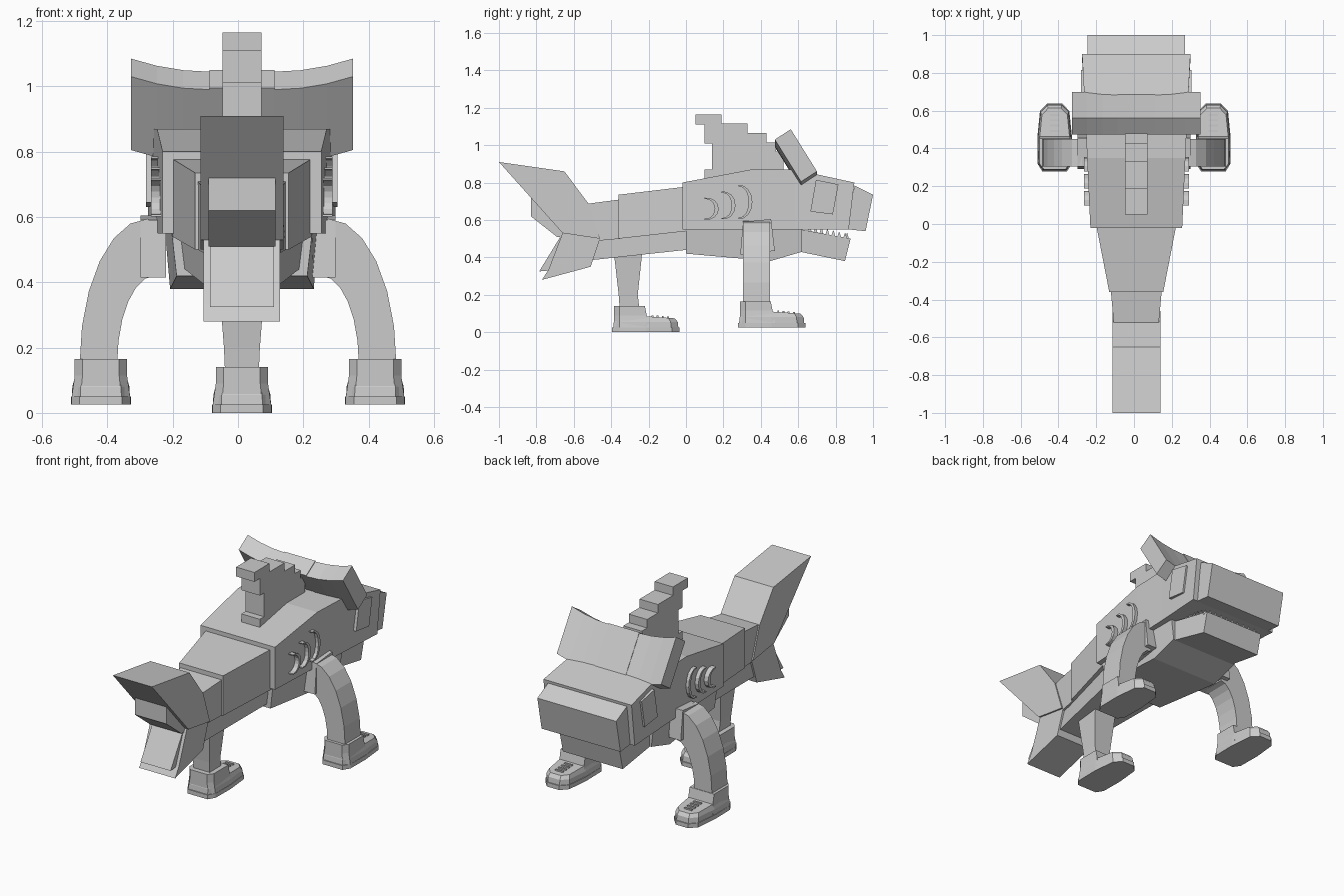
import bpy, bmesh, math

cube = bpy.data.objects.get("Cube")
if cube:
    bpy.data.objects.remove(cube)

grey = bpy.data.materials.new("plain grey")
grey.use_nodes = True
tone = (.6, .6, .6, 1)
grey.diffuse_color = tone
grey.node_tree.nodes["Principled BSDF"].inputs["Base Color"].default_value = tone
MIDDLE = .012  # centre line of the body
SIDES = {"left": 1, "right": -1}


def loft(name, rings):
    """Skin a list of equal-length closed rings and cap both ends."""
    bm = bmesh.new()
    loops = [[bm.verts.new(point) for point in ring] for ring in rings]
    for lower, upper in zip(loops, loops[1:]):
        for i in range(len(lower)):
            bm.faces.new((lower[i - 1], lower[i], upper[i], upper[i - 1]))
    bm.faces.new(loops[0])
    bm.faces.new(loops[-1])
    bmesh.ops.recalc_face_normals(bm, faces=bm.faces)
    mesh = bpy.data.meshes.new(name)
    bm.to_mesh(mesh)
    bm.free()
    mesh.materials.append(grey)
    bpy.context.collection.objects.link(bpy.data.objects.new(name, mesh))


def slab(name, profile, half, middle=MIDDLE):
    """Extrude a side profile in y, z across x."""
    loft(name, [[(middle + offset, y, z) for y, z in profile] for offset in (-half, half)])


def section(y, top, bottom, half, taper=0, lean=0):
    """Upright body section; the lower edge can be narrower and shifted along y."""
    low = half - taper
    return [(MIDDLE - half, y, top), (MIDDLE + half, y, top),
            (MIDDLE + low, y + lean, bottom), (MIDDLE - low, y + lean, bottom)]


def level(x, z, half, back, front):
    """Horizontal rectangle at height z."""
    return [(x - half, back, z), (x + half, back, z), (x + half, front, z), (x - half, front, z)]


# Body, head and jaw
mouth = .55
loft("upper_body", [section(y=-.02, top=.8, bottom=mouth, half=.243),
                    section(y=.35, top=.87, bottom=mouth, half=.26),
                    section(y=.58, top=.87, bottom=mouth, half=.27),
                    section(y=.9, top=.8, bottom=mouth, half=.287, lean=-.03)])
loft("snout", [section(y=.9, top=.785, bottom=mouth, half=.257, lean=-.035),
               section(y=1, top=.735, bottom=.54, half=.257, lean=-.04)])
loft("lower_body", [section(y=0, top=mouth, bottom=.42, half=.215, taper=.015),
                    section(y=.45, top=mouth, bottom=.38, half=.235, taper=.015),
                    section(y=.62, top=mouth, bottom=.43, half=.235, taper=.015)])
loft("lower_jaw", [section(y=.61, top=mouth, bottom=.43, half=.21),
                   section(y=.88, top=.5, bottom=.38, half=.195, lean=-.03)])

# Tail stock
loft("tail_base", [section(y=-.36, top=.735, bottom=.5, half=.143),
                   section(y=0, top=.778, bottom=.54, half=.213)])
loft("tail_underside", [section(y=-.46, top=.5, bottom=.385, half=.105, lean=-.05),
                        section(y=0, top=.56, bottom=.44, half=.19, taper=.015)])
loft("tail_stock", [section(y=-.54, top=.685, bottom=.49, half=.118, lean=.08),
                    section(y=-.35, top=.71, bottom=.5, half=.135)])

# Tail fin: two wide lobes with narrower cores between them
root = (-.46, .5)
fork = (-.66, .53)
slab("tail_upper_lobe", [(-1, .91), (-.65, .86), (-.52, .685), root, fork], half=.127)
slab("tail_core", [(-.83, .74), (-.83, .62), (-.69, .51), root, (-.6, .7)], half=.103)
slab("tail_lower_lobe", [fork, root, (-.51, .35), (-.77, .28), (-.735, .335)], half=.117)
slab("tail_lower_core", [fork, (-.785, .325), (-.73, .33), root], half=.098)

# Dorsal fin: notched back edge, then steps walking down to the front
back, notch, top = .05, .1, 1.165
fin = [(notch, .8), (notch, .87), (.14, .87), (.14, 1.01), (notch, 1.01), (notch, 1.11), (back, 1.11)]
for front in (.19, .33, .43, .48, .52):
    fin += [(back, top), (front, top)]
    back, top = front, top - .05
slab("dorsal_fin", fin + [(back, .8)], half=.06)

# Leaning crest with a middle block
crest = [(.475, 1.03), (.56, 1.085), (.7, .86), (.615, .805)]
slab("crest_middle", [(y, z - .035) for y, z in crest], half=.1)


def tooth(name, x, y, z):
    size = .012
    loft(name, [level(x, z, size, y - size, y + size), level(x, z + .035, size / 8, y, y + size / 4)])


for side, way in SIDES.items():
    # Crest wings sweep upward toward the tips
    wing = []
    for i in range(4):
        reach = i / 3
        x = MIDDLE + way * (.1 + .24 * reach)
        wing.append([(x, y, z - .04 * (1 - reach ** 2)) for y, z in crest])
    loft(side + "_crest_wing", wing)

    # Eye panel on the cheek
    panel = [(.695, .815), (.815, .79), (.785, .63), (.665, .645)]
    loft(side + "_eye_panel", [[(MIDDLE + way * x, y, z) for y, z in panel] for x in (.26, .293)])

    # Crescent gills, thickest in the middle
    for i in range(3):
        radius = .06 + i * .015
        y, z = .175 + i * .09, .66 + i * .018
        rings = []
        for k in range(9):
            turn = math.radians(25 * (k - 4))
            thick = .006 + .015 * math.cos(turn / 1.2) ** 2
            inner, outer = (((y - .065 + (.065 + grow) * math.cos(turn)),
                             z + (radius + grow) * math.sin(turn)) for grow in (-thick, 0))
            base, rim = MIDDLE + way * .24, MIDDLE + way * .278
            rings.append([(base, *inner), (rim, *inner), (rim, *outer), (base, *outer)])
        loft(f"{side}_gill_{i}", rings)

    # Side teeth follow the sloping jaw
    for i in range(7):
        along = i / 6
        tooth(f"{side}_tooth_{i}", MIDDLE + way * .185, .66 + .19 * along, .535 - .04 * along)

for i in range(-4, 5):
    tooth(f"front_tooth_{i + 4}", MIDDLE + i * .04, .86, .495)


# Shoes: a mirrored outline makes the sole and toe, with a cuff around the ankle
def shoe(name, x, heel, ground):
    half = [(.065, 0), (.09, .04), (.092, .18), (.078, .32), (.04, .36)]
    plan = half + [(-w, y) for w, y in reversed(half)]

    def outline(z, grow, slope=0):
        return [(x + w * grow, heel + .18 + (y - .18) * grow, ground + z + slope * (.18 - y)) for w, y in plan]

    loft(name + "_sole", [outline(0, 1), outline(.025, 1)])
    loft(name + "_toe", [outline(.02, .97), outline(.055, .95), outline(.085, .86, slope=.06)])
    cuff = []
    for z, width, front in ((.02, .09, .2), (.09, .08, .185), (.14, .08, .175)):
        ring = [(.7, .01), (1, .04), (1, front), (-1, front), (-1, .04), (-.7, .01)]
        cuff.append([(x + side * width, heel + y, ground + z) for side, y in ring])
    loft(name + "_cuff", cuff)
    for i in range(4):
        y = heel + .21 + i * .028
        loft(f"{name}_lace_{i}", [level(x, ground + z, .025, y, y + .01) for z in (.07, .09 - i * .002)])


# Rear leg
shoe("rear_shoe", MIDDLE, heel=-.395, ground=0)
loft("rear_leg", [level(MIDDLE, z=.13, half=.052, back=-.355, front=-.25),
                  level(MIDDLE, z=.2, half=.055, back=-.36, front=-.258),
                  level(MIDDLE, z=.42, half=.072, back=-.385, front=-.235)])

# Arched front legs: outer and inner edges are quarter ellipses
ankle = .15
for side, way in SIDES.items():
    shoe(side + "_front_shoe", way * .42, heel=.278, ground=.025)
    arch = []
    for i in range(7):
        turn = math.radians(15 * i)
        swing, rise = math.sin(turn), math.cos(turn)
        outer = way * (.275 + .21 * swing), ankle + .445 * rise
        inner = way * (.255 + .115 * swing), ankle + .27 * rise
        arch.append([(x, y, z) for (x, z), y in
                     ((outer, .305), (outer, .45), (inner, .45), (inner, .305))])
    loft(side + "_front_leg", arch)
    joint = [(.305, .59), (.455, .605), (.475, .435), (.29, .415)]
    loft(side + "_shoulder", [[(way * x, y, z) for y, z in joint] for x in (.22, .298)])
